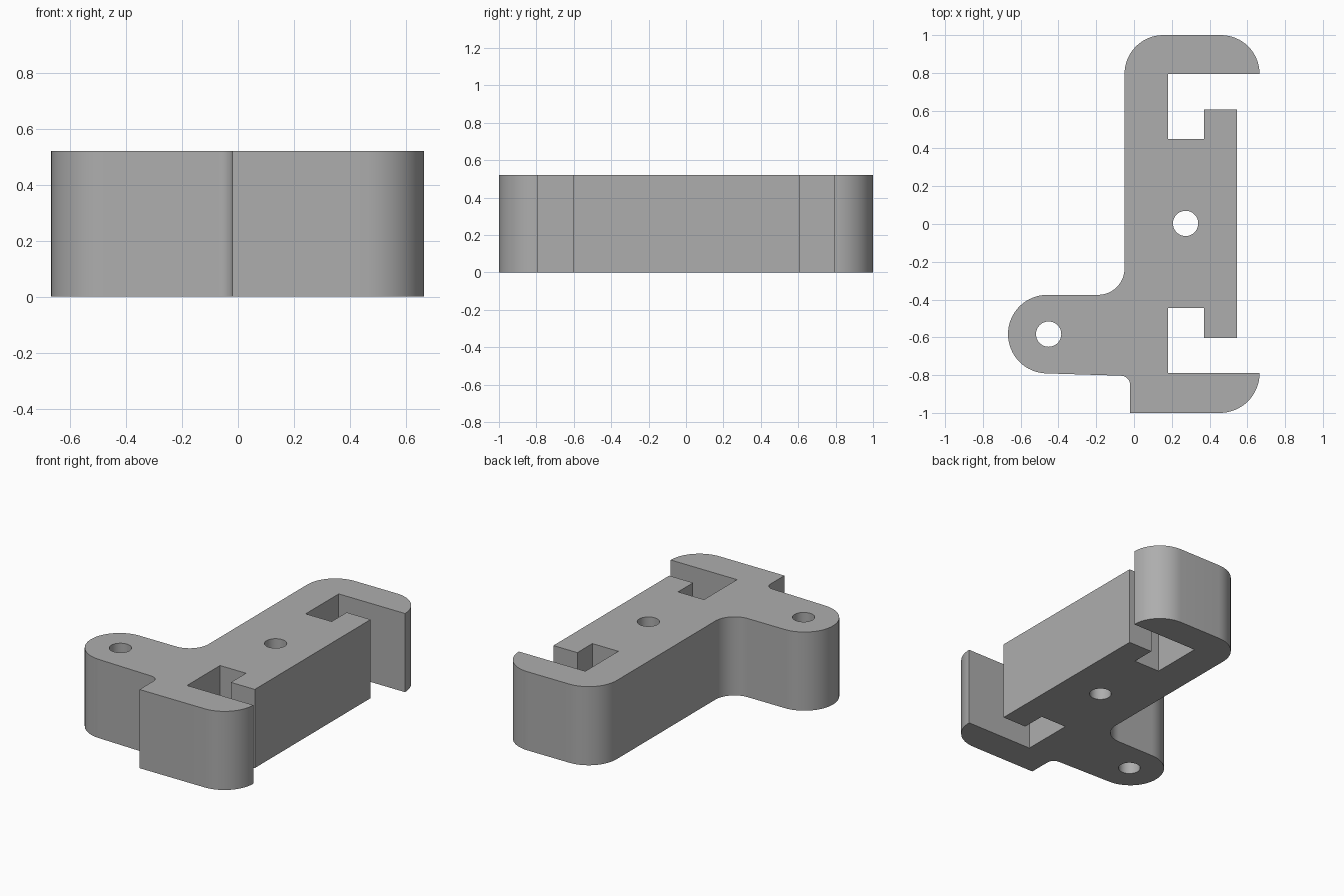
import bpy, bmesh
from math import radians, cos, sin
from mathutils import Vector

if "Cube" in bpy.data.objects:
    bpy.data.objects.remove(bpy.data.objects["Cube"], do_unlink=True)

HEIGHT = 0.52


def arc(cx, cy, r, start, end, steps=16):
    """Points along a circular arc, angles in degrees."""
    angles = [radians(start + (end - start) * i / steps) for i in range(steps + 1)]
    return [(cx + r * cos(a), cy + r * sin(a)) for a in angles]


def circle(cx, cy, r, steps=40):
    return arc(cx, cy, r, 0, 360, steps)[:-1]


def plate(name, loops, height, material):
    """Fill an outline with holes and extrude it upward."""
    bm = bmesh.new()
    edges = []
    for loop in loops:
        verts = [bm.verts.new((x, y, 0)) for x, y in loop]
        edges += [bm.edges.new((v, verts[i - 1])) for i, v in enumerate(verts)]
    bmesh.ops.triangle_fill(bm, edges=edges, use_beauty=True, normal=(0, 0, 1))
    bmesh.ops.dissolve_limit(bm, angle_limit=0.01, verts=[], edges=bm.edges[:])
    top = bmesh.ops.extrude_face_region(bm, geom=bm.faces[:], use_keep_orig=True)
    bmesh.ops.translate(bm, vec=Vector((0, 0, height)),
                        verts=[g for g in top["geom"] if isinstance(g, bmesh.types.BMVert)])
    bmesh.ops.recalc_face_normals(bm, faces=bm.faces[:])
    mesh = bpy.data.meshes.new(name)
    bm.to_mesh(mesh)
    bm.free()
    mesh.materials.append(material)
    obj = bpy.data.objects.new(name, mesh)
    bpy.context.collection.objects.link(obj)
    bpy.ops.object.select_all(action="DESELECT")
    obj.select_set(True)
    bpy.context.view_layer.objects.active = obj
    bpy.ops.object.shade_smooth_by_angle(angle=radians(30))
    return obj


grey = bpy.data.materials.new("plain grey")
grey.use_nodes = True
grey.diffuse_color = (0.42, 0.42, 0.42, 1)
grey.node_tree.nodes["Principled BSDF"].inputs["Base Color"].default_value = grey.diffuse_color

# Front hook
front_hook = [(-0.02, -1)] + arc(0.455, -0.79, 0.21, -90, 0)
# Front slot, straight side wall and back slot
slots = [(0.18, -0.79), (0.18, -0.445), (0.37, -0.445), (0.37, -0.603),
         (0.545, -0.603), (0.545, 0.607), (0.37, 0.607), (0.37, 0.45),
         (0.18, 0.45), (0.18, 0.795)]
# Back hook with both corners rounded
back_hook = arc(0.46, 0.795, 0.205, 0, 90) + arc(0.155, 0.795, 0.205, 90, 180)
# Side lug with its fillets
lug = (arc(-0.19, -0.235, 0.14, 0, -90) + arc(-0.459, -0.583, 0.208, 90, 270, 32)
       + arc(-0.07, -0.853, 0.05, 90, 0, 8))

plate("bracket_body",
      [front_hook + slots + back_hook + lug,
       circle(0.273, 0.003, 0.067),      # centre screw hole
       circle(-0.452, -0.583, 0.067)],   # lug screw hole
      HEIGHT, grey)
